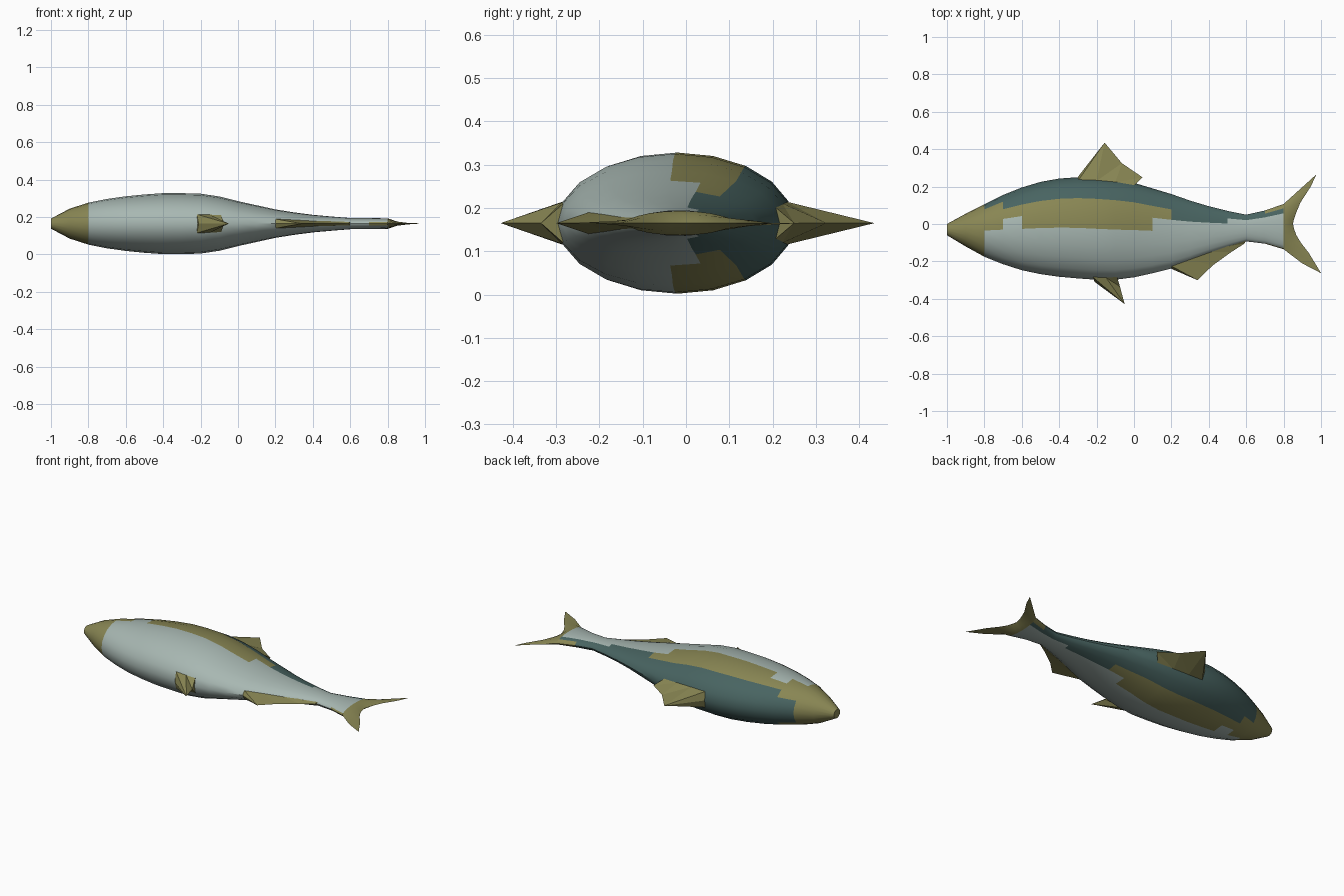
import bpy, bmesh, math

if "Cube" in bpy.data.objects:
    bpy.data.objects.remove(bpy.data.objects["Cube"])

CZ, SIDES = 0.165, 20
OLIVE, SILVER, TEAL = 0, 1, 2


def material(name, rgb):
    m = bpy.data.materials.new(name)
    m.diffuse_color = (*rgb, 1)
    m.use_nodes = True
    m.node_tree.nodes["Principled BSDF"].inputs["Base Color"].default_value = m.diffuse_color
    return m


MATS = [material("olive", (0.25, 0.24, 0.088)),
        material("silver", (0.39, 0.475, 0.445)),
        material("teal", (0.065, 0.127, 0.12))]


def finish(bm, name, smooth):
    bmesh.ops.remove_doubles(bm, verts=bm.verts, dist=0.0005)
    bmesh.ops.recalc_face_normals(bm, faces=bm.faces)
    for f in bm.faces:
        f.smooth = smooth
    me = bpy.data.meshes.new(name)
    bm.to_mesh(me)
    bm.free()
    for m in MATS:
        me.materials.append(m)
    ob = bpy.data.objects.new(name, me)
    bpy.context.collection.objects.link(ob)
    if smooth:
        bpy.ops.object.select_all(action='DESELECT')
        ob.select_set(True)
        bpy.context.view_layer.objects.active = ob
        bpy.ops.object.shade_smooth_by_angle(angle=math.radians(40))
    return ob


# Body stations every 0.1 from the nose: back edge, belly edge, half thickness
BACK = [0, .055, .105, .155, .195, .225, .243, .25, .247, .238,
        .22, .19, .16, .125, .095, .07, .05, .072, .107]
BELLY = [-.06, -.12, -.175, -.215, -.247, -.268, -.282, -.291, -.298, -.298,
         -.285, -.263, -.238, -.2, -.16, -.125, -.093, -.105, -.135]
HALF = [.027, .08, .112, .132, .146, .156, .163, .163, .16, .145,
        .12, .098, .076, .06, .047, .038, .03, .03, .028]


def ring(i):
    cy, r = (BACK[i] + BELLY[i]) / 2, (BACK[i] - BELLY[i]) / 2
    pts = []
    for j in range(SIDES):
        a = 2 * math.pi * j / SIDES
        pts.append((-1 + i * 0.1, cy + r * math.cos(a), CZ + HALF[i] * math.sin(a)))
    return pts


def body_colour(x, ang):
    """Colour from position along the body and angle away from the back."""
    if x < -0.8:
        return OLIVE
    if x > 0.7 and (ang < 36 or ang > 162):
        return OLIVE
    if 0.2 < x < 0.6 and ang > 162:
        return OLIVE
    if x < 0.2:
        # side band between the dark back and the pale belly
        top = 36 if x < -0.7 else 54
        low = 72 if (-0.7 < x < -0.6 or x > 0.1) else 90
        return TEAL if ang < top else OLIVE if ang < low else SILVER
    return TEAL if ang < (72 if x < 0.5 else 54) else SILVER


def loft(bm, rows, colour):
    vs = [[bm.verts.new(p) for p in row] for row in rows]
    for i in range(len(vs) - 1):
        for j in range(SIDES):
            k = (j + 1) % SIDES
            f = bm.faces.new((vs[i][j], vs[i][k], vs[i + 1][k], vs[i + 1][j]))
            ang = (j + 0.5) * 360 / SIDES
            f.material_index = colour(-0.95 + i * 0.1, min(ang, 360 - ang))
    return vs


# Body with a closed nose
bm = bmesh.new()
vs = loft(bm, [ring(i) for i in range(len(BACK))], body_colour)
bm.faces.new(vs[0])
finish(bm, "body", True)

# Tail fin: the last ring flattens into a forked rear edge (back tip to belly tip)
FORK = [(.975, .265), (.945, .2), (.89, .115), (.867, .06), (.855, .025), (.85, 0),
        (.857, -.03), (.868, -.06), (.892, -.1), (.935, -.155), (1, -.263)]
root = ring(len(BACK) - 1)
edge = [(*FORK[min(j, SIDES - j)], CZ) for j in range(SIDES)]
mid = []
for j, (a, b) in enumerate(zip(root, edge)):
    s = math.sin(2 * math.pi * j / SIDES)
    push = -0.012 if min(j, SIDES - j) == 10 else 0
    mid.append(((a[0] + b[0]) / 2, (a[1] + b[1]) / 2 + push, CZ + 0.02 * s))
bm = bmesh.new()
loft(bm, [root, mid, edge], lambda x, a: OLIVE)
finish(bm, "tail_fin", True)


def fin(name, base, crest):
    """Wedge fin: wide base points (x, y, half width) tapering to a crest line."""
    bm = bmesh.new()
    top = [bm.verts.new((x, y, CZ)) for x, y in crest]
    sides = []
    for s in (1, -1):
        row = [bm.verts.new((x, y, CZ + s * h)) for x, y, h in base]
        sides.append(row)
        for i in range(len(base) - 1):
            bm.faces.new((row[i], row[i + 1], top[i + 1]))
            bm.faces.new((row[i], top[i + 1], top[i]))
    a, b = sides
    for i in (0, -1):
        bm.faces.new((a[i], b[i], top[i]))
    for i in range(len(base) - 1):
        bm.faces.new((a[i], a[i + 1], b[i + 1], b[i]))
    return finish(bm, name, False)


# Fins on the back and the belly
fin("dorsal_fin",
    [(-.3, .23, .05), (-.2, .23, .05), (-.1, .222, .046), (0, .205, .038)],
    [(-.3, .252), (-.157, .435), (-.065, .325), (.045, .25)])
fin("pelvic_fin",
    [(-.22, -.284, .05), (-.15, -.286, .048), (-.09, -.284, .045)],
    [(-.21, -.31), (-.05, -.428), (-.075, -.335)])
fin("anal_fin",
    [(.2, -.225, .025), (.3, -.19, .02), (.4, -.15, .015), (.5, -.118, .013), (.6, -.088, .01)],
    [(.2, -.24), (.34, -.3), (.42, -.222), (.52, -.15), (.59, -.105)])
